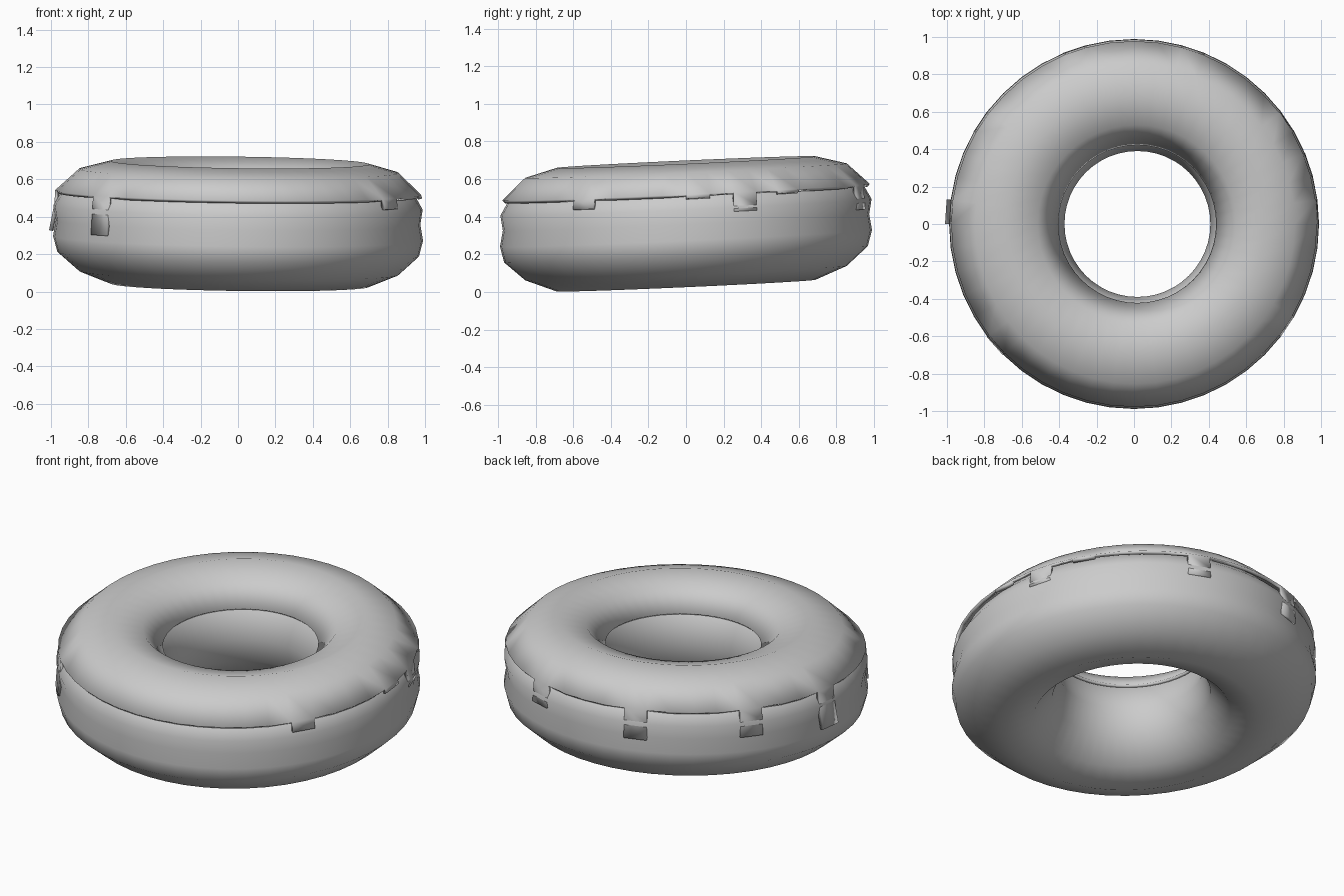
import bpy, bmesh, math

if "Cube" in bpy.data.objects:
    bpy.data.objects.remove(bpy.data.objects["Cube"])

SEG = 48


def place(r, k, z):
    """Point on the slightly tilted ring, with the hole a touch off centre."""
    a = 2 * math.pi * k / SEG
    x, y = r * math.cos(a), r * math.sin(a)
    return (x + 0.03 * (1 - r), y, z + 0.045 * y - 0.013 * x)


def finish(bm, name, angle):
    mesh = bpy.data.meshes.new(name)
    bm.to_mesh(mesh)
    bm.free()
    obj = bpy.data.objects.new(name, mesh)
    bpy.context.collection.objects.link(obj)
    bpy.ops.object.select_all(action='DESELECT')
    obj.select_set(True)
    bpy.context.view_layer.objects.active = obj
    bpy.ops.object.shade_smooth_by_angle(angle=math.radians(angle))
    return obj


def sweep(bm, profile, closed):
    rings = [[bm.verts.new(place(r, k, z)) for k in range(SEG)] for r, z in profile]
    n = len(rings)
    for j in range(n if closed else n - 1):
        a, b = rings[j], rings[(j + 1) % n]
        for k in range(SEG):
            m = (k + 1) % SEG
            bm.faces.new((a[k], b[k], b[m], a[m]))
    return rings


# dough ring with a pinched waist
dough = [(0.39, 0.36), (0.425, 0.51), (0.53, 0.615), (0.69, 0.66), (0.85, 0.615),
         (0.95, 0.515), (0.987, 0.45), (0.974, 0.37), (0.989, 0.285),
         (0.967, 0.20), (0.855, 0.10), (0.69, 0.034), (0.535, 0.085), (0.43, 0.21)]
bm = bmesh.new()
sweep(bm, dough, True)
bmesh.ops.recalc_face_normals(bm, faces=bm.faces)
finish(bm, "dough", 75)

# icing cap
icing = [(0.422, 0.53), (0.53, 0.645), (0.69, 0.69), (0.855, 0.645), (0.978, 0.53)]
bm = bmesh.new()
edge = sweep(bm, icing, False)[-1]

# icing drips: segment, end height, end radius
drips = [(-5, 0.475, 0.988), (0, 0.51, 0.984), (2, 0.43, 0.99), (4, 0.515, 0.984),
         (9, 0.40, 0.988), (14, 0.355, 0.99), (19, 0.37, 0.99),
         (23, 0.315, 1.01), (29, 0.32, 0.992)]
for k, z_end, r_end in drips:
    path = [(r_end, z_end)]
    if z_end < 0.45:
        path.insert(0, (0.982, 0.46))
    a, b = edge[k % SEG], edge[(k + 1) % SEG]
    for r, z in path:
        c = bm.verts.new(place(r, k, z))
        d = bm.verts.new(place(r, k + 1, z))
        bm.faces.new((a, c, d, b))
        a, b = c, d
obj = finish(bm, "icing", 60)
mod = obj.modifiers.new("thickness", 'SOLIDIFY')
mod.thickness = 0.02
mod.offset = -1
